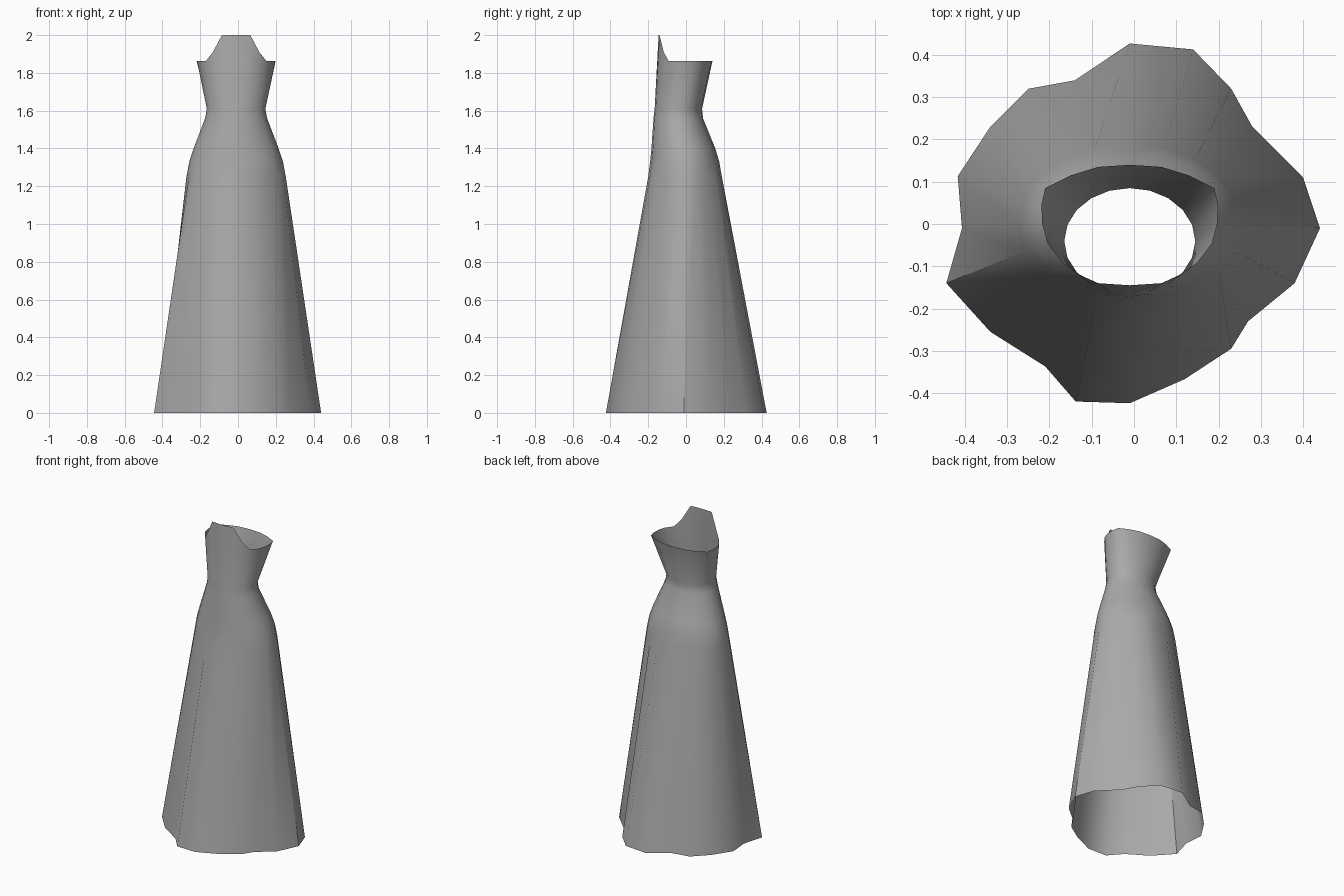
import bpy
import bmesh
from math import sin, cos, radians, pi

if "Cube" in bpy.data.objects:
    bpy.data.objects.remove(bpy.data.objects["Cube"], do_unlink=True)

SIDES = 20
MID = -0.01  # x of the garment's centre line


def ellipse(z, half_x, front, back):
    """Ring of SIDES points, starting at the left (+x) and running to the back."""
    cy, ry = (front + back) / 2, (back - front) / 2
    return [(MID + half_x * cos(2 * pi * i / SIDES),
             cy + ry * sin(2 * pi * i / SIDES), z) for i in range(SIDES)]


def mirrored_rim(half):
    """Ring from a half outline (back centre to front centre), in ellipse order."""
    left = [(MID + x, y, z) for x, y, z in half]
    right = [(MID - x, y, z) for x, y, z in half]
    ring = left[5::-1] + right[1:] + left[-2:5:-1]
    return ring


# Wavy hem of the skirt
hem = [(x, y, 0) for x, y in (
    (.44, -.01), (.40, .11), (.28, .23), (.23, .32), (.14, .413),
    (-.01, .427), (-.14, .34), (-.25, .32), (-.34, .23), (-.417, .113),
    (-.407, -.01), (-.444, -.14), (-.34, -.255), (-.21, -.337), (-.138, -.42),
    (-.01, -.424), (.12, -.367), (.23, -.295), (.27, -.23), (.38, -.14))]

# Bodice edge: level at the back and sides, raised in a panel at the front
edge = mirrored_rim([
    (0, .14, 1.863), (.075, .135, 1.863), (.14, .115, 1.863),
    (.2, .085, 1.863), (.209, .045, 1.863), (.207, 0, 1.863),
    (.195, -.045, 1.863), (.16, -.092, 1.863), (.123, -.118, 1.91),
    (.075, -.14, 2), (0, -.145, 2)])

rings = [
    hem,
    ellipse(1.25, .263, -.2, .19),     # hip
    ellipse(1.33, .248, -.19, .176),
    ellipse(1.40, .225, -.183, .155),
    ellipse(1.56, .164, -.172, .09),   # waist
    ellipse(1.61, .155, -.166, .085),
    edge,
]

# Loft the rings into one open shell
bm = bmesh.new()
loops = [[bm.verts.new(p) for p in ring] for ring in rings]
for low, high in zip(loops, loops[1:]):
    for i in range(SIDES):
        j = (i + 1) % SIDES
        bm.faces.new((low[i], low[j], high[j], high[i]))
mesh = bpy.data.meshes.new("dress")
bm.to_mesh(mesh)
bm.free()
dress = bpy.data.objects.new("dress", mesh)
bpy.context.collection.objects.link(dress)

# Plain grey cloth
cloth = bpy.data.materials.new("grey cloth")
cloth.use_nodes = True
grey = (.4, .4, .4, 1)
cloth.diffuse_color = grey
cloth.node_tree.nodes["Principled BSDF"].inputs["Base Color"].default_value = grey
mesh.materials.append(cloth)

bpy.ops.object.select_all(action='DESELECT')
dress.select_set(True)
bpy.context.view_layer.objects.active = dress
bpy.ops.object.shade_smooth_by_angle(angle=radians(35))
